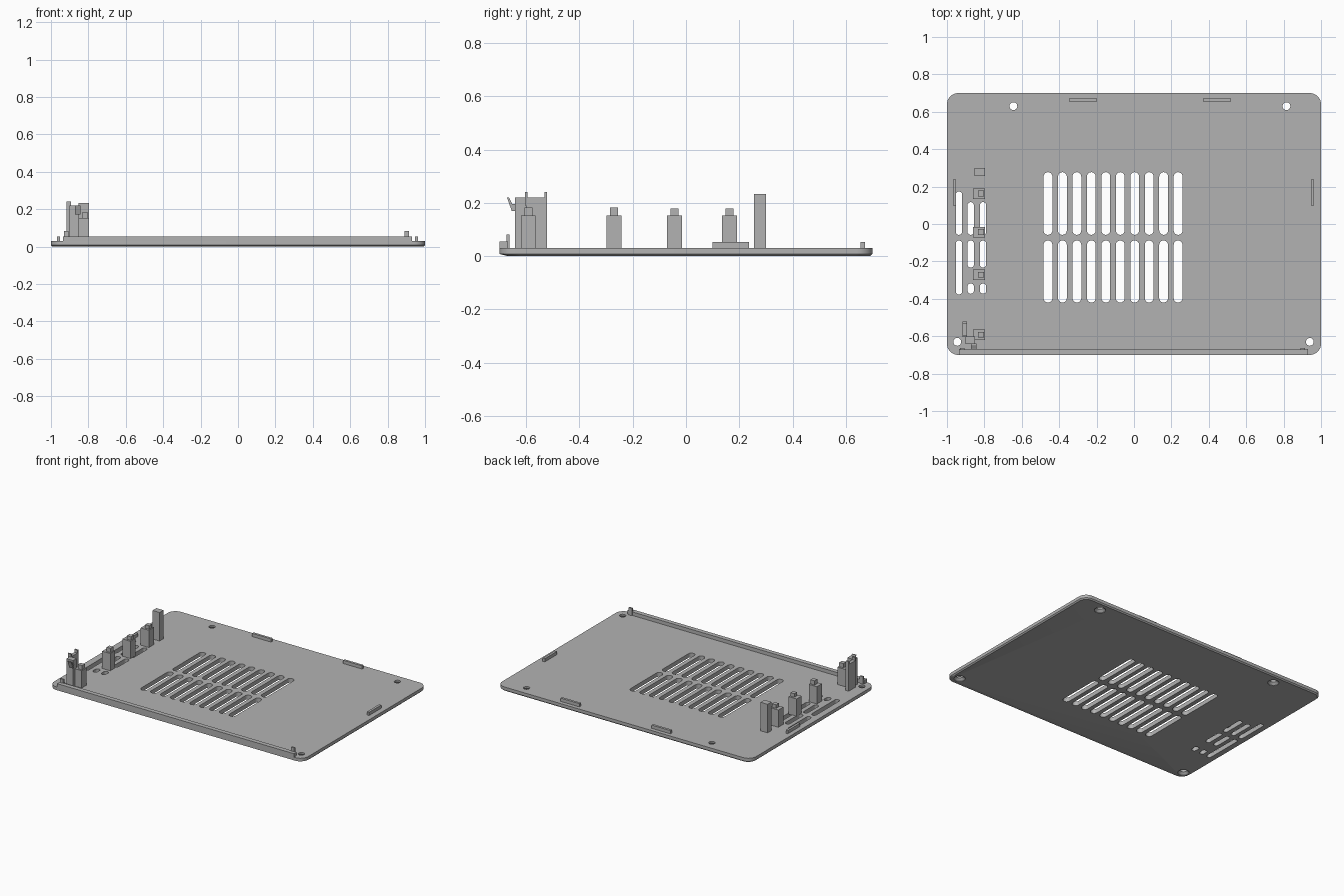
import bpy, bmesh, math
from mathutils import Vector

if "Cube" in bpy.data.objects:
    bpy.data.objects.remove(bpy.data.objects["Cube"], do_unlink=True)

grey = bpy.data.materials.new("matte grey")
grey.use_nodes = True
colour = (0.45, 0.45, 0.45, 1)
grey.diffuse_color = colour
grey.node_tree.nodes["Principled BSDF"].inputs["Base Color"].default_value = colour

THICK = 0.03


def finish(name, bm):
    bmesh.ops.recalc_face_normals(bm, faces=bm.faces)
    mesh = bpy.data.meshes.new(name)
    bm.to_mesh(mesh)
    bm.free()
    mesh.materials.append(grey)
    obj = bpy.data.objects.new(name, mesh)
    bpy.context.collection.objects.link(obj)
    return obj


def rounded(x0, x1, y0, y1, r, steps):
    """Outline of a rounded rectangle; a full radius makes a slot."""
    pts = []
    for k, (cx, cy) in enumerate([(x1 - r, y1 - r), (x0 + r, y1 - r),
                                  (x0 + r, y0 + r), (x1 - r, y0 + r)]):
        for i in range(steps + 1):
            a = math.pi / 2 * (k + i / steps)
            pts.append((cx + r * math.cos(a), cy + r * math.sin(a)))
    return pts


def loft(bm, layers):
    """Join (outline, z) layers into a closed solid."""
    rings = [[bm.verts.new((x, y, z)) for x, y in pts] for pts, z in layers]
    for a, b in zip(rings, rings[1:]):
        for i in range(len(a)):
            j = (i + 1) % len(a)
            bm.faces.new((a[i], a[j], b[j], b[i]))
    bm.faces.new(rings[0][::-1])
    bm.faces.new(rings[-1])


def circle(x, y, r, n=24):
    return [(x + r * math.cos(math.tau * i / n), y + r * math.sin(math.tau * i / n))
            for i in range(n)]


def add_box(bm, x0, x1, y0, y1, z0, z1):
    outline = [(x0, y0), (x1, y0), (x1, y1), (x0, y1)]
    loft(bm, [(outline, z0), (outline, z1)])


def boxes(name, *specs):
    bm = bmesh.new()
    for s in specs:
        add_box(bm, *s)
    return finish(name, bm)


# Base plate with a slim chamfer under the rim
bm = bmesh.new()
loft(bm, [(rounded(-0.992, 0.992, -0.668, 0.692, 0.055, 8), 0),
          (rounded(-1, 1, -0.7, 0.7, 0.06, 8), 0.008),
          (rounded(-1, 1, -0.7, 0.7, 0.06, 8), THICK)])
plate = finish("base_plate", bm)

# Cutters for vents and countersunk screw holes
bm = bmesh.new()


def slot(x, width, y0, y1):
    w = width / 2
    pts = rounded(x - w, x + w, y0, y1, w * 0.995, 6)
    loft(bm, [(pts, -0.05), (pts, 0.08)])


for i in range(10):
    for y0, y1 in ((-0.42, -0.088), (-0.058, 0.277)):
        slot(-0.46 + i * 0.0773, 0.047, y0, y1)
for y0, y1 in ((-0.377, -0.088), (-0.058, 0.174)):
    slot(-0.936, 0.034, y0, y1)
for x in (-0.873, -0.807):
    for y0, y1 in ((-0.373, -0.318), (-0.233, -0.088), (-0.058, 0.117)):
        slot(x, 0.034, y0, y1)
for x, y in ((-0.645, 0.63), (0.815, 0.63), (-0.945, -0.63), (0.94, -0.63)):
    loft(bm, [(circle(x, y, 0.037), -0.01), (circle(x, y, 0.037), 0.003),
              (circle(x, y, 0.021), 0.018), (circle(x, y, 0.021), 0.08)])
cutter = finish("vent_cutter", bm)
cutter.hide_render = True

# Apply the cut and discard the cutter
mod = plate.modifiers.new("vents", 'BOOLEAN')
mod.operation = 'DIFFERENCE'
mod.solver = 'EXACT'
mod.object = cutter
bpy.context.view_layer.objects.active = plate
plate.select_set(True)
bpy.ops.object.modifier_apply(modifier=mod.name)
bpy.data.objects.remove(cutter, do_unlink=True)
bpy.ops.object.shade_smooth_by_angle(angle=math.radians(25))

# Front lip with its two end catches
S = THICK - 0.002
boxes("front_lip", (-0.935, 0.93, -0.7, -0.668, S, 0.055))
for side, x0 in (("right", -0.93), ("left", 0.89)):
    boxes(side + "_lip_catch", (x0, x0 + 0.025, -0.674, -0.662, S, 0.082))

# Locating tabs round the rim
for name, x0, x1, y0, y1 in (("right_tab", -0.968, -0.952, 0.1, 0.237),
                             ("left_tab", 0.946, 0.963, 0.1, 0.237),
                             ("back_right_tab", -0.348, -0.198, 0.655, 0.672),
                             ("back_left_tab", 0.369, 0.519, 0.655, 0.672)):
    boxes(name, (x0, x1, y0, y1, S, 0.053))

# Support posts, each with a raised key on top
for i, (y, top) in enumerate(((-0.592, 0.183), (-0.271, 0.183),
                              (-0.043, 0.178), (0.163, 0.178))):
    boxes("support_post_%d" % (i + 1),
          (-0.861, -0.797, y - 0.028, y + 0.028, S, 0.153),
          (-0.835, -0.803, y - 0.015, y + 0.015, 0.15, top))
boxes("tall_post", (-0.853, -0.797, 0.256, 0.3, S, 0.233))

# Corner bracket: thin upright with prongs, square column and hook
boxes("corner_upright", (-0.917, -0.893, -0.6, -0.521, S, 0.22),
      (-0.917, -0.893, -0.605, -0.594, 0.19, 0.24),
      (-0.917, -0.893, -0.532, -0.521, 0.19, 0.24))
boxes("corner_column", (-0.902, -0.85, -0.642, -0.602, S, 0.22))
bm = bmesh.new()
profile = [(-0.64, 0.17), (-0.654, 0.17), (-0.672, 0.22), (-0.664, 0.22),
           (-0.652, 0.195), (-0.64, 0.195)]
face = bm.faces.new([bm.verts.new((-0.872, y, z)) for y, z in profile])
ext = bmesh.ops.extrude_face_region(bm, geom=[face])
bmesh.ops.translate(bm, vec=Vector((0.03, 0, 0)),
                    verts=[v for v in ext["geom"] if isinstance(v, bmesh.types.BMVert)])
finish("corner_hook", bm)
